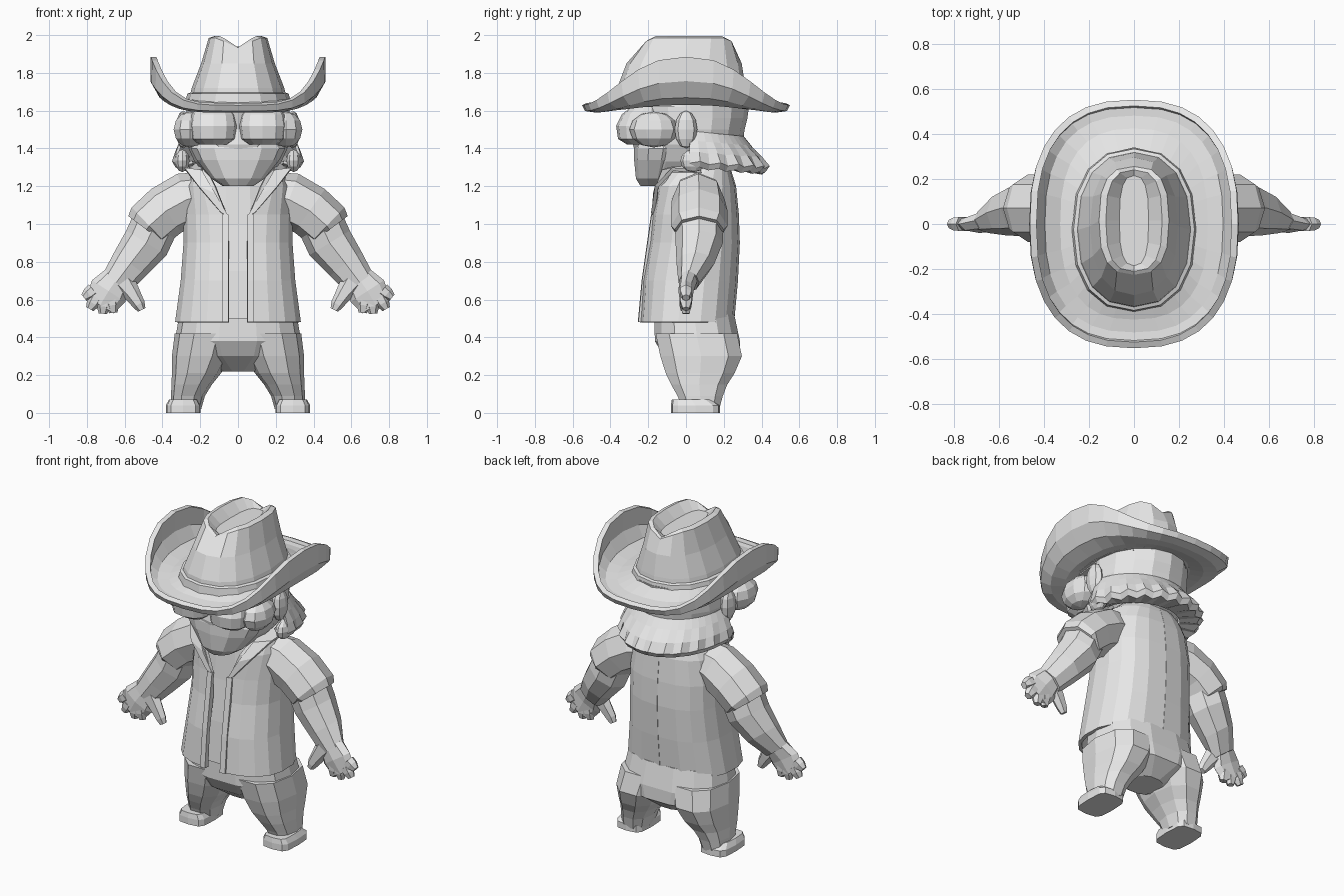
import bpy
import bmesh
from math import sin, cos, pi, radians, asin
from mathutils import Vector

if "Cube" in bpy.data.objects:
    bpy.data.objects.remove(bpy.data.objects["Cube"], do_unlink=True)

grey = bpy.data.materials.new("plain_grey")
grey.use_nodes = True
grey.diffuse_color = (0.8, 0.8, 0.8, 1)
grey.node_tree.nodes["Principled BSDF"].inputs["Base Color"].default_value = (0.8, 0.8, 0.8, 1)


def finish(name, bm, mirror=False, thickness=0):
    bmesh.ops.recalc_face_normals(bm, faces=bm.faces)
    mesh = bpy.data.meshes.new(name)
    bm.to_mesh(mesh)
    bm.free()
    mesh.materials.append(grey)
    obj = bpy.data.objects.new(name, mesh)
    bpy.context.collection.objects.link(obj)
    if thickness:
        solid = obj.modifiers.new("thickness", 'SOLIDIFY')
        solid.thickness = thickness
        solid.offset = 0
    if mirror:
        obj.modifiers.new("mirror", 'MIRROR')
    return obj


def power(value, e):
    return (1 if value >= 0 else -1) * abs(value) ** (2 / e)


def ring(center, u, v, sides=12, e=2.0):
    """Closed superellipse around center, spanned by u and v."""
    c, u, v = Vector(center), Vector(u), Vector(v)
    angles = [2 * pi * i / sides for i in range(sides)]
    return [c + u * power(cos(a), e) + v * power(sin(a), e) for a in angles]


def loft(name, rings, closed=True, caps=True, **kw):
    bm = bmesh.new()
    rows = [[bm.verts.new(p) for p in r] for r in rings]
    n = len(rows[0])
    for low, high in zip(rows, rows[1:]):
        for i in range(n if closed else n - 1):
            j = (i + 1) % n
            bm.faces.new((low[i], low[j], high[j], high[i]))
    if closed and caps:
        bm.faces.new(rows[0])
        bm.faces.new(rows[-1])
    return finish(name, bm, **kw)


def stack(name, levels, sides=14, e=2.0, **kw):
    """Upright loft; each level is x, y, z, half width, half depth."""
    return loft(name, [ring((x, y, z), (rx, 0, 0), (0, ry, 0), sides, e)
                       for x, y, z, rx, ry in levels], **kw)


def limb(name, stations, sides=8):
    """Loft along a path; each station is x, y, z, width, depth."""
    pts = [Vector(s[:3]) for s in stations]
    rings = []
    for i, s in enumerate(stations):
        d = pts[min(i + 1, len(pts) - 1)] - pts[max(i - 1, 0)]
        across = Vector((d.z, 0, -d.x)).normalized()
        rings.append(ring(pts[i], across * s[3], (0, s[4], 0), sides))
    return loft(name, rings, mirror=True)


def blob(name, center, radii, sides=10):
    """Mirrored pair of faceted ellipsoids."""
    bm = bmesh.new()
    bmesh.ops.create_uvsphere(bm, u_segments=sides, v_segments=6, radius=1)
    bmesh.ops.scale(bm, vec=radii, verts=bm.verts)
    bmesh.ops.translate(bm, vec=center, verts=bm.verts)
    return finish(name, bm, mirror=True)


# Trousers and shoes
stack("trouser_seat", [(0, .09, .22, .1, .1), (0, .085, .3, .28, .205),
                       (0, .06, .38, .335, .23), (0, .045, .52, .31, .215)], e=2.5)
stack("trouser_leg", [(.275, .08, .02, .08, .1), (.265, .075, .09, .09, .125),
                      (.245, .07, .15, .107, .155), (.22, .075, .21, .13, .19),
                      (.195, .08, .3, .155, .225), (.17, .055, .42, .165, .225)],
      sides=10, e=2.4, mirror=True)
stack("shoe", [(.29, .05, 0, .092, .13), (.29, .05, .04, .092, .13),
               (.29, .03, .07, .075, .105)], sides=12, e=4, mirror=True)

# Shirt under the jacket
stack("shirt", [(0, .01, .5, .29, .205), (0, .03, .75, .26, .205),
                (0, .05, 1, .24, .19), (0, .05, 1.2, .22, .17),
                (0, .03, 1.34, .12, .12)], e=2.4)

# Open jacket: height, middle y, half width, half depth, half opening
rows = []
for z, y, rx, ry, gap in [(.48, .005, .325, .24, .05), (.7, .022, .295, .243, .05),
                          (.9, .045, .28, .23, .05), (1.05, .05, .28, .22, .06),
                          (1.2, .045, .265, .21, .12), (1.28, .05, .23, .18, .16),
                          (1.35, .05, .15, .15, .14)]:
    start = asin(min(1, (gap / rx) ** 1.25))
    angles = [start + (pi - start) * i / 9 for i in range(10)]
    rows.append([(rx * power(sin(a), 2.5), y - ry * power(cos(a), 2.5), z) for a in angles])
loft("jacket", rows, closed=False, mirror=True, thickness=.02)
loft("placket", [[(.05, -.245, .48), (.085, -.242, .48)],
                 [(.05, -.225, .7), (.085, -.222, .7)],
                 [(.05, -.175, 1.05), (.085, -.172, 1.05)]],
     closed=False, mirror=True, thickness=.02)
loft("lapel", [[(.05, -.17, 1.04), (.09, -.175, 1.06)],
               [(.12, -.165, 1.16), (.21, -.155, 1.2)],
               [(.19, -.12, 1.28), (.28, -.07, 1.29)],
               [(.19, .06, 1.34), (.26, .08, 1.28)]],
     closed=False, mirror=True, thickness=.02)

# Sleeves, forearms and hands
limb("sleeve", [(.14, .06, 1.16, .12, .12), (.27, .065, 1.13, .145, .14),
                (.38, .07, 1.07, .14, .15), (.47, .07, .99, .135, .15),
                (.485, .07, .97, .12, .13)])
limb("forearm", [(.43, .07, 1.02, .125, .13), (.485, .07, .9, .125, .125),
                 (.57, .05, .79, .105, .1), (.645, .015, .69, .085, .055)])
limb("palm", [(.64, .015, .71, .08, .05), (.685, 0, .645, .105, .04), (.73, 0, .57, .085, .03)])
for number, (x, z, tip_x, tip_z) in enumerate([(.765, .65, .815, .61), (.75, .61, .785, .55),
                                              (.71, .6, .715, .525), (.67, .61, .66, .53)]):
    limb("finger_%d" % (number + 1), [(x, 0, z, .038, .035),
         ((x + tip_x) / 2, 0, (z + tip_z) / 2, .036, .033), (tip_x, 0, tip_z, .022, .02)], 6)
limb("thumb", [(.61, 0, .7, .065, .04), (.56, -.005, .63, .045, .034),
               (.525, -.01, .575, .034, .028), (.51, -.01, .545, .022, .02)], 6)

# Head and face
stack("head", [(0, -.1, 1.2, .07, .1), (0, -.06, 1.25, .16, .19),
               (0, -.01, 1.33, .23, .25), (0, .01, 1.42, .27, .29),
               (0, .025, 1.5, .28, .285), (0, .025, 1.56, .275, .3),
               (0, .02, 1.67, .27, .32)], sides=16)
stack("muzzle", [(0, -.15, 1.2, .08, .09), (0, -.15, 1.24, .14, .115),
                 (0, -.13, 1.34, .22, .145), (0, -.12, 1.4, .25, .155),
                 (0, -.12, 1.46, .2, .14)], sides=12)
stack("eye", [(.13, -.24, 1.42, .075, .07), (.13, -.25, 1.45, .115, .11),
              (.13, -.25, 1.52, .125, .12), (.13, -.24, 1.58, .115, .1),
              (.13, -.22, 1.62, .08, .07)], sides=12, e=2.4, mirror=True)
blob("cheek", (.255, -.17, 1.5), (.09, .13, .095))
blob("ear", (.29, .0, 1.5), (.04, .06, .1), sides=8)

# Rolled hair round the back, lower at the nape, with a slightly wavy edge
rows = []
for z, rx, ry, wave in [(1.46, .275, .3, 0), (1.41, .3, .34, 0), (1.35, .325, .395, .004),
                        (1.3, .335, .43, .01), (1.275, .32, .41, .01), (1.3, .24, .28, 0)]:
    row = []
    for i in range(13):
        a = pi / 2 * i / 12
        bump = wave * (1 if i % 2 else -1)
        row.append(((rx + bump) * cos(a), .02 + (ry + bump - .02) * sin(a),
                    z + bump * .6 + .03 * (1 - sin(a))))
    rows.append(row)
loft("hair", rows, closed=False, mirror=True, thickness=.015)
blob("hair_curl", (.295, .04, 1.335), (.04, .07, .06))

# Hat brim: low in front and behind, sides bent up steeply
sides = 32
rows = []
for rx, ry, z, rise in [(.25, .32, 1.65, 0), (.33, .42, 1.615, .03),
                        (.405, .48, 1.605, .075), (.45, .525, 1.61, .15),
                        (.447, .537, 1.635, .25)]:
    row = ring((0, 0, z), (rx, 0, 0), (0, ry, 0), sides, 2.5)
    for i, p in enumerate(row):
        p.z += rise * abs(cos(2 * pi * i / sides)) ** 4
    rows.append(row)
loft("hat_brim", rows, caps=False, thickness=.03)

# Hat crown with two ridges and a sunken crease
rows = [ring((0, y, z), (rx, 0, 0), (0, ry, 0), 16, 2.3)
        for y, z, rx, ry in [(-.025, 1.62, .27, .35), (-.025, 1.72, .245, .34),
                             (-.01, 1.85, .195, .305)]]
for rx, ry, z, rise in [(.155, .24, 1.93, .055), (.125, .225, 1.935, .06), (.065, .2, 1.935, .005)]:
    row = ring((0, .015, z), (rx, 0, 0), (0, ry, 0), 16, 2.7)
    for i, p in enumerate(row):
        p.z += rise * min(1, 1.8 * abs(cos(pi * i / 8)))
    rows.append(row)
loft("hat_crown", rows)
stack("hat_band", [(0, -.025, 1.63, .285, .365), (0, -.025, 1.69, .268, .358),
                   (0, -.025, 1.7, .24, .33)], sides=16, e=2.3)
